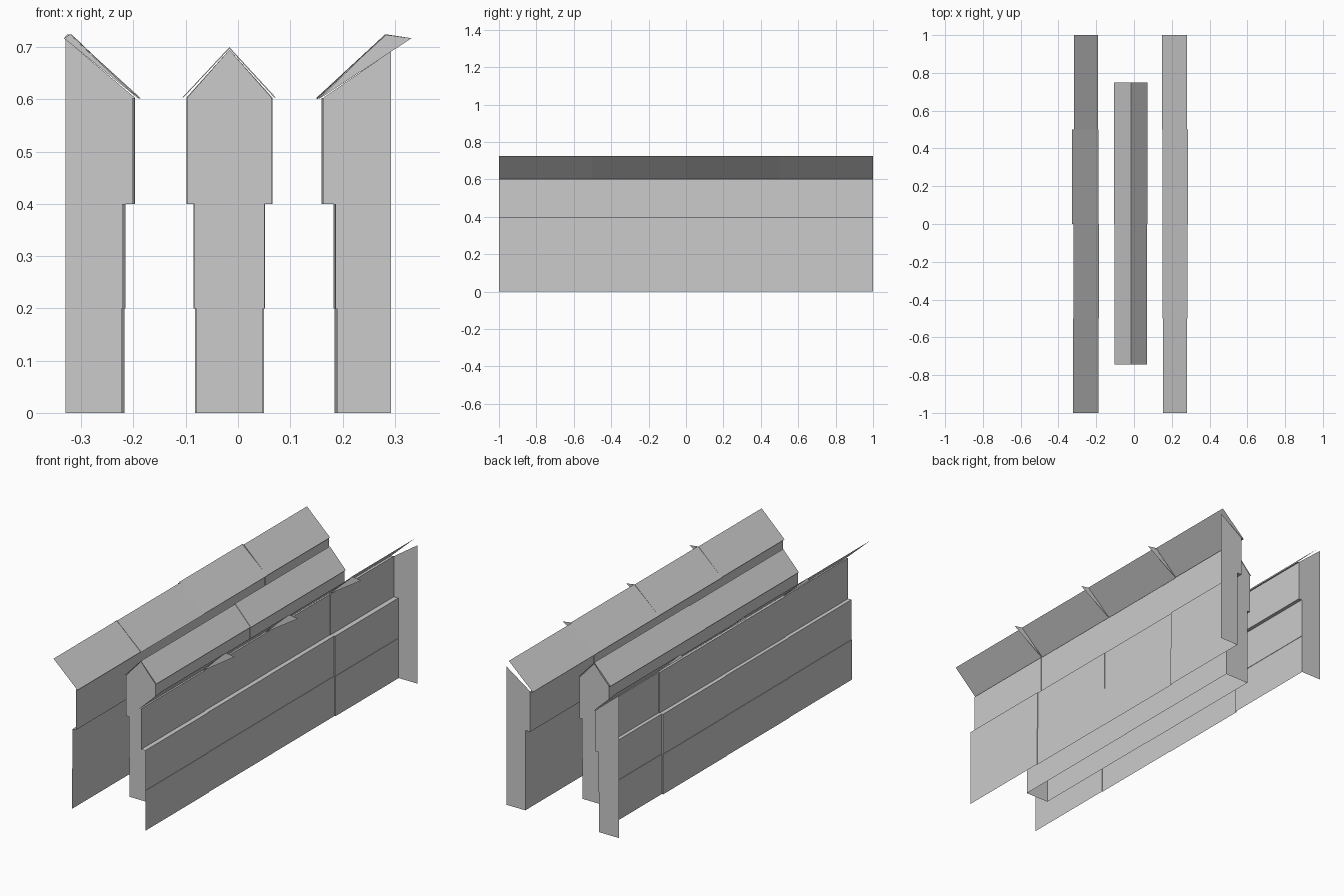
import bpy

if "Cube" in bpy.data.objects:
    bpy.data.objects.remove(bpy.data.objects["Cube"])


def make(name, verts, faces):
    mesh = bpy.data.meshes.new(name)
    mesh.from_pydata(verts, [], faces)
    mesh.update()
    obj = bpy.data.objects.new(name, mesh)
    bpy.context.collection.objects.link(obj)
    return obj


def loft(name, stations):
    """Skin a list of (y, profile) stations; repeated y values make the panel joints."""
    n = len(stations[0][1])
    verts = [(x, y, z) for y, prof in stations for x, z in prof]
    faces = [(s * n + i, s * n + i + 1, (s + 1) * n + i + 1, (s + 1) * n + i)
             for s in range(len(stations) - 1) for i in range(n - 1)]
    return make(name, verts, faces)


def plate(name, y, outline):
    return make(name, [(x, y, z) for x, z in outline], [tuple(range(len(outline)))])


def segments(ys, profiles):
    return [(y, p) for a, b, p in zip(ys, ys[1:], profiles) for y in (a, b)]


def wall_profile(low, mid, top):
    """Three stepped tiers with a ledge under each step."""
    return [(low, 0), (low, .2), (mid, .2), (mid, .4), (top, .4), (top, .603)]


YS = [-1, -.5, 0, .5, 1]

# x of each tier, eave and ridge for the four panels of every outer wall
left = [(-.219, -.217, -.198, -.189, -.322), (-.222, -.219, -.201, -.186, -.320),
        (-.224, -.222, -.202, -.188, -.327), (-.217, -.215, -.197, -.190, -.318)]
right = [(.189, .187, .164, .154, .281), (.186, .184, .161, .151, .284),
         (.185, .183, .160, .150, .287), (.190, .188, .163, .149, .281)]

for side, panels, tip in (("left", left, -.333), ("right", right, .332)):
    # stepped wall and sloping half roof
    loft(side + "_wall", segments(YS, [wall_profile(*p[:3]) for p in panels]))
    loft(side + "_roof", segments(YS, [[(p[2], .602), (p[3], .602), (p[4], .724)]
                                       for p in panels]))
    # thin fins at the roof joints
    for k in range(3):
        p = panels[k]
        plate(f"{side}_roof_fin_{k + 1}", YS[k + 1],
              [(p[3], .60), (p[4], .724), (tip, .717)])

# end plates closing only the back of the outer walls
plate("left_end_plate", 1, [(-.33, 0)] + wall_profile(-.217, -.215, -.197) + [(-.33, .715)])
plate("right_end_plate", 1, [(.293, 0)] + wall_profile(.190, .188, .163) + [(.293, .692)])


# middle divider: both sides, gable roof, closed ends, open underneath
def both_sides(low, mid, top, centre=-.0165):
    half = wall_profile(low, mid, top)
    return ([(centre - x, z) for x, z in half], [(centre + x, z) for x, z in half])


halves = [both_sides(.064, .067, .081), both_sides(.066, .0685, .0825)]
MY = [-.745, 0, .75]
for i, side in enumerate(("left", "right")):
    loft("middle_wall_" + side, segments(MY, [h[i] for h in halves]))
loft("middle_roof", segments(MY, [
    [(-.097, .604), (-.104, .604), (-.0165, .697), (.069, .604), (.064, .604)],
    [(-.099, .604), (-.106, .604), (-.0165, .700), (.072, .604), (.066, .604)]]))
for name, y, (a, b) in (("middle_front_plate", MY[0], halves[0]),
                        ("middle_back_plate", MY[2], halves[1])):
    plate(name, y, a + [(-.0165, .695)] + b[::-1])
